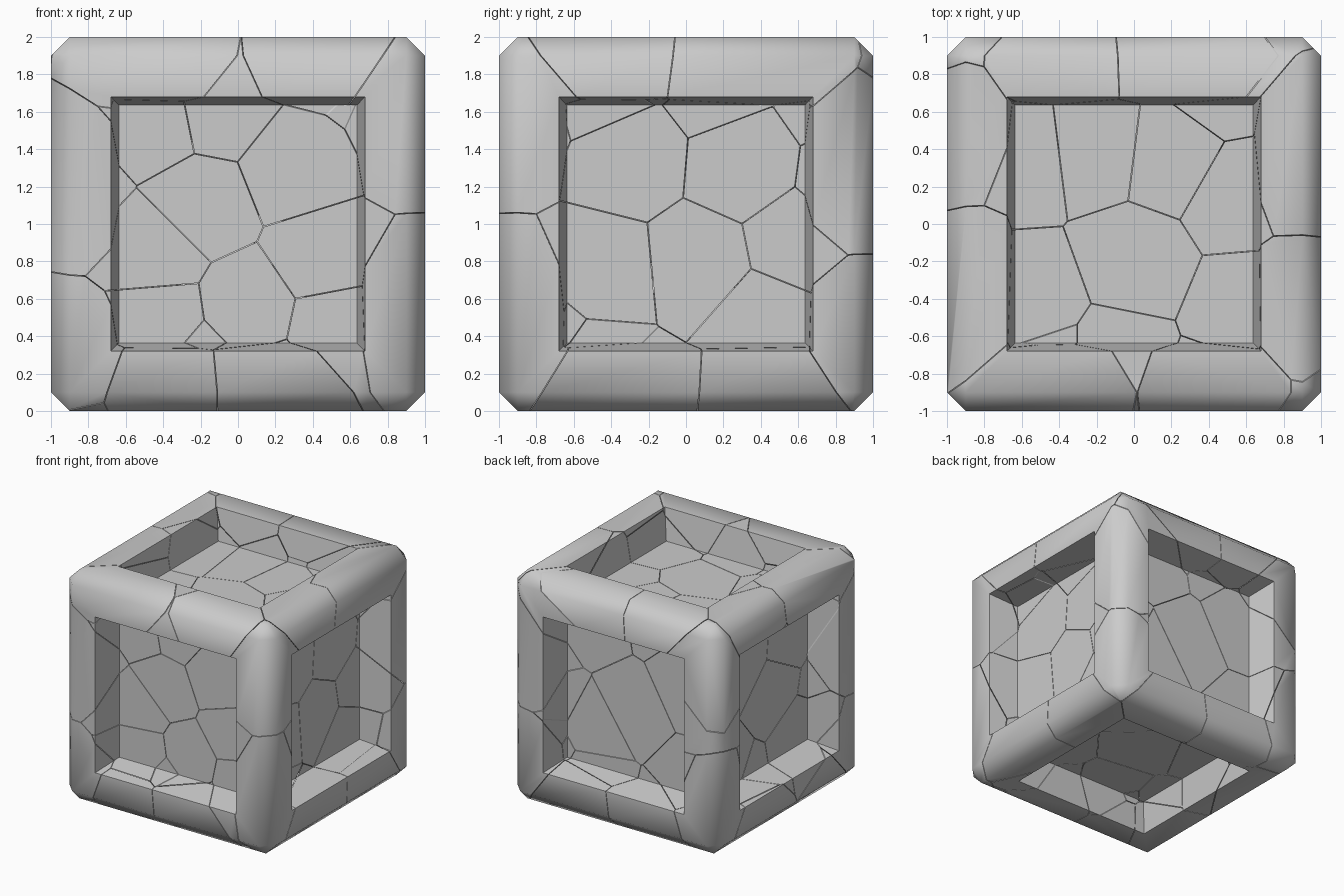
import bpy, bmesh, random
from mathutils import Vector

if "Cube" in bpy.data.objects:
    bpy.data.objects.remove(bpy.data.objects["Cube"])

random.seed(7)
GAP = 0.002  # half width of a crack

stone = bpy.data.materials.new("grey stone")
stone.diffuse_color = (0.6, 0.6, 0.6, 1)
stone.use_nodes = True
stone.node_tree.nodes["Principled BSDF"].inputs["Base Color"].default_value = stone.diffuse_color


def make_block():
    """Chamfered cube with a deep, slightly tapered recess in all six sides."""
    bm = bmesh.new()
    bmesh.ops.create_cube(bm, size=2)
    bmesh.ops.bevel(bm, geom=bm.edges[:], offset=0.1, segments=1, affect='EDGES')
    sides = [f for f in bm.faces if f.calc_area() > 2]
    bmesh.ops.inset_individual(bm, faces=sides, thickness=0.22, use_even_offset=True)
    bmesh.ops.inset_individual(bm, faces=sides, thickness=0.045, depth=-0.27,
                               use_even_offset=True)
    for f in bm.faces:
        f.smooth = True
    for e in bm.edges:
        e.smooth = e.calc_face_angle() < 1.0
    return bm


def cut_shard(block, seed, seeds):
    """Keep the part of the block that is nearest to one seed."""
    bm = block.copy()
    for other in sorted(seeds, key=lambda s: (s - seed).length):
        if other is seed:
            continue
        normal = (other - seed).normalized()
        bmesh.ops.bisect_plane(bm, geom=bm.verts[:] + bm.edges[:] + bm.faces[:],
                               plane_co=(seed + other) / 2 - normal * GAP,
                               plane_no=normal, dist=1e-6, clear_outer=True)
        rim = [e for e in bm.edges if e.is_boundary]
        if rim:
            for e in rim:
                e.smooth = False
            bmesh.ops.holes_fill(bm, edges=rim, sides=0)
    return bm


# Crack cell centres on the panels: front (x, z), right (y, z), top (x, y)
front = [(-.45, -.15), (-.2, .1), (.3, .3), (.05, -.45), (.45, -.18),
         (-.42, -.52), (.52, -.55), (-.45, .55), (-.1, .62)]
right = [(-.3, .35), (.3, .3), (.08, -.2), (-.45, -.25), (.58, -.1), (.42, -.5)]
top = [(-.6, .35), (-.2, .4), (.2, .35), (.55, .15), (0, -.2), (.6, -.45), (-.55, -.4)]
D = 0.7
seeds = [Vector((a, -D, b)) for a, b in front]
seeds += [Vector((D, a, b)) for a, b in right]
seeds += [Vector((a, b, D)) for a, b in top]

# Random cells for the hidden panels
for place in (lambda a, b: (-D, a, b), lambda a, b: (a, D, b), lambda a, b: (a, b, -D)):
    for cx, cy in ((-.4, -.4), (.4, -.4), (-.4, .4), (.4, .4), (0, 0)):
        seeds.append(Vector(place(cx + random.uniform(-.2, .2), cy + random.uniform(-.2, .2))))

# Random cells along the twelve frame bars
for axis in range(3):
    for s in (-1, 1):
        for t in (-1, 1):
            for along in (-.5, .4):
                p = Vector((0, 0, 0))
                p[axis] = along + random.uniform(-.25, .25)
                p[(axis + 1) % 3] = s * random.uniform(.82, .98)
                p[(axis + 2) % 3] = t * random.uniform(.82, .98)
                seeds.append(p)

# One object per broken piece
block = make_block()
for i, seed in enumerate(seeds):
    bm = cut_shard(block, seed, seeds)
    if bm.faces:
        mesh = bpy.data.meshes.new(f"cube_shard_{i + 1:02d}")
        bm.to_mesh(mesh)
        mesh.materials.append(stone)
        shard = bpy.data.objects.new(mesh.name, mesh)
        shard.location.z = 1
        bpy.context.collection.objects.link(shard)
    bm.free()
block.free()
